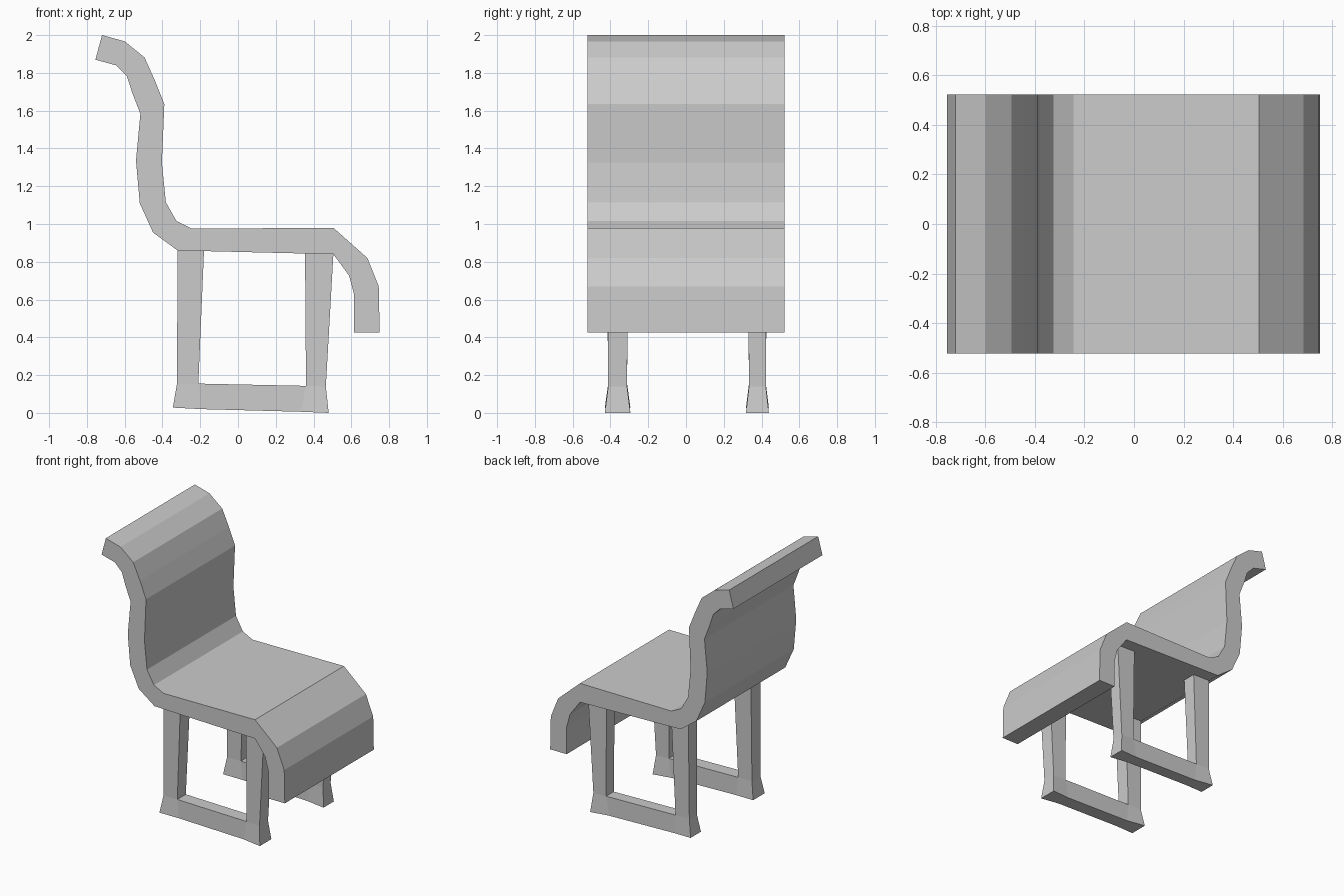
import bpy, bmesh

if "Cube" in bpy.data.objects:
    bpy.data.objects.remove(bpy.data.objects["Cube"])


def finish(name, bm):
    bmesh.ops.recalc_face_normals(bm, faces=bm.faces)
    mesh = bpy.data.meshes.new(name)
    bm.to_mesh(mesh)
    bm.free()
    obj = bpy.data.objects.new(name, mesh)
    bpy.context.collection.objects.link(obj)
    return obj


def slab(name, upper, lower, half_width):
    """Strip between two profile lines, extruded along y."""
    bm = bmesh.new()
    outline = upper + lower[::-1]
    near = [bm.verts.new((x, -half_width, z)) for x, z in outline]
    far = [bm.verts.new((x, half_width, z)) for x, z in outline]
    n, m = len(outline), len(upper)
    for i in range(n):
        j = (i + 1) % n
        bm.faces.new((near[i], near[j], far[j], far[i]))
    for i in range(m - 1):
        for s in (near, far):
            bm.faces.new((s[i], s[i + 1], s[n - 2 - i], s[n - 1 - i]))
    return finish(name, bm)


def leg_frame(name, centre, scale):
    """Two flared legs joined by a floor rail; each node is (x, z, half width)."""
    outer = [(-.32, .86, .055), (-.323, .155, .048), (-.345, .028, .065),
             (-.195, .02, .05), (.335, .006, .05),
             (.48, 0, .065), (.465, .14, .048), (.505, .842, .053)]
    inner = [(.355, .846, .053), (.36, .143, .048),
             (-.21, .155, .048), (-.18, .858, .055)]
    nodes = outer + inner
    bm = bmesh.new()
    a = [bm.verts.new((x, centre - w * scale, z)) for x, z, w in nodes]
    b = [bm.verts.new((x, centre + w * scale, z)) for x, z, w in nodes]
    n = len(nodes)
    for i in range(n):
        j = (i + 1) % n
        bm.faces.new((a[i], a[j], b[j], b[i]))
    # back leg, back foot, rail, front foot, front leg
    for quad in ((0, 1, 10, 11), (1, 2, 3, 10), (10, 3, 4, 9),
                 (9, 4, 5, 6), (8, 9, 6, 7)):
        for s in (a, b):
            bm.faces.new([s[k] for k in quad])
    return finish(name, bm)


# Curled backrest, seat and front drop in one continuous band
upper = [(-.72, 2.0), (-.60, 1.967), (-.495, 1.882), (-.44, 1.76), (-.39, 1.635),
         (-.403, 1.325), (-.382, 1.115), (-.325, 1.015), (-.245, .975),
         (.505, .98), (.685, .82), (.745, .67), (.75, .425)]
lower = [(-.755, 1.87), (-.645, 1.84), (-.588, 1.782), (-.56, 1.695), (-.517, 1.583),
         (-.54, 1.335), (-.52, 1.11), (-.45, .955), (-.32, .86),
         (.505, .84), (.588, .727), (.615, .625), (.615, .425)]
slab("seat_and_back", upper, lower, .522)

# Leg frames
leg_frame("near_leg_frame", -.362, 1.04)
leg_frame("far_leg_frame", .378, .93)
